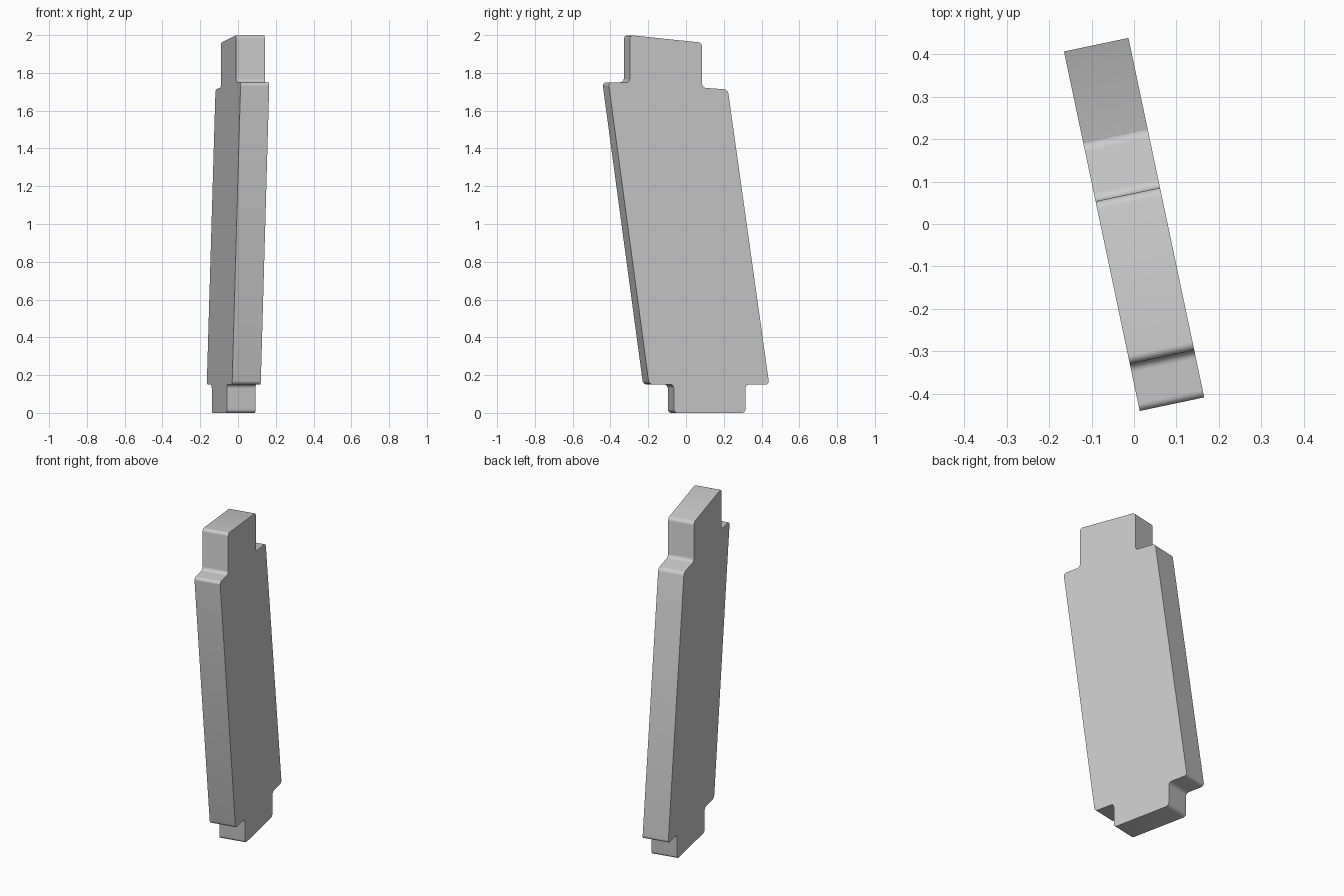
import bpy
import bmesh
import math
from mathutils import Matrix, Vector

cube = bpy.data.objects.get("Cube")
if cube:
    bpy.data.objects.remove(cube, do_unlink=True)

# Plain grey finish
grey = bpy.data.materials.new("plain_grey")
grey.use_nodes = True
colour = (0.6, 0.6, 0.6, 1)
grey.diffuse_color = colour
grey.node_tree.nodes["Principled BSDF"].inputs["Base Color"].default_value = colour

# Slanted panel outline with a tenon at each end (length, height)
outline = [
    (-0.082, 0), (0.306, 0), (0.306, 0.15), (0.434, 0.15),
    (0.21, 1.712), (0.071, 1.722), (0.071, 1.96), (-0.32, 2.0),
    (-0.32, 1.75), (-0.436, 1.75), (-0.216, 0.15), (-0.082, 0.15),
]
THICKNESS = 0.155
TURN = math.radians(11.9)

# Extrude the outline through the thickness
bm = bmesh.new()
face = bm.faces.new([bm.verts.new((-THICKNESS / 2, u, z)) for u, z in outline])
extruded = bmesh.ops.extrude_face_region(bm, geom=[face])
moved = [g for g in extruded["geom"] if isinstance(g, bmesh.types.BMVert)]
bmesh.ops.translate(bm, verts=moved, vec=Vector((THICKNESS, 0, 0)))

# Round only the outline corners, leaving the broad faces crisp
corners = [e for e in bm.edges
           if abs(e.verts[0].co.x - e.verts[1].co.x) > THICKNESS / 2]
bmesh.ops.bevel(bm, geom=corners, offset=0.02, segments=5, profile=0.5,
                affect='EDGES', clamp_overlap=True)
bmesh.ops.recalc_face_normals(bm, faces=bm.faces)
bmesh.ops.rotate(bm, verts=bm.verts, cent=(0, 0, 0),
                 matrix=Matrix.Rotation(TURN, 3, 'Z'))

mesh = bpy.data.meshes.new("slanted_panel")
bm.to_mesh(mesh)
bm.free()
mesh.materials.append(grey)
panel = bpy.data.objects.new("slanted_panel", mesh)
bpy.context.collection.objects.link(panel)

# Smooth rounded corners, sharp broad edges
bpy.ops.object.select_all(action='DESELECT')
panel.select_set(True)
bpy.context.view_layer.objects.active = panel
bpy.ops.object.shade_smooth_by_angle(angle=math.radians(35))
